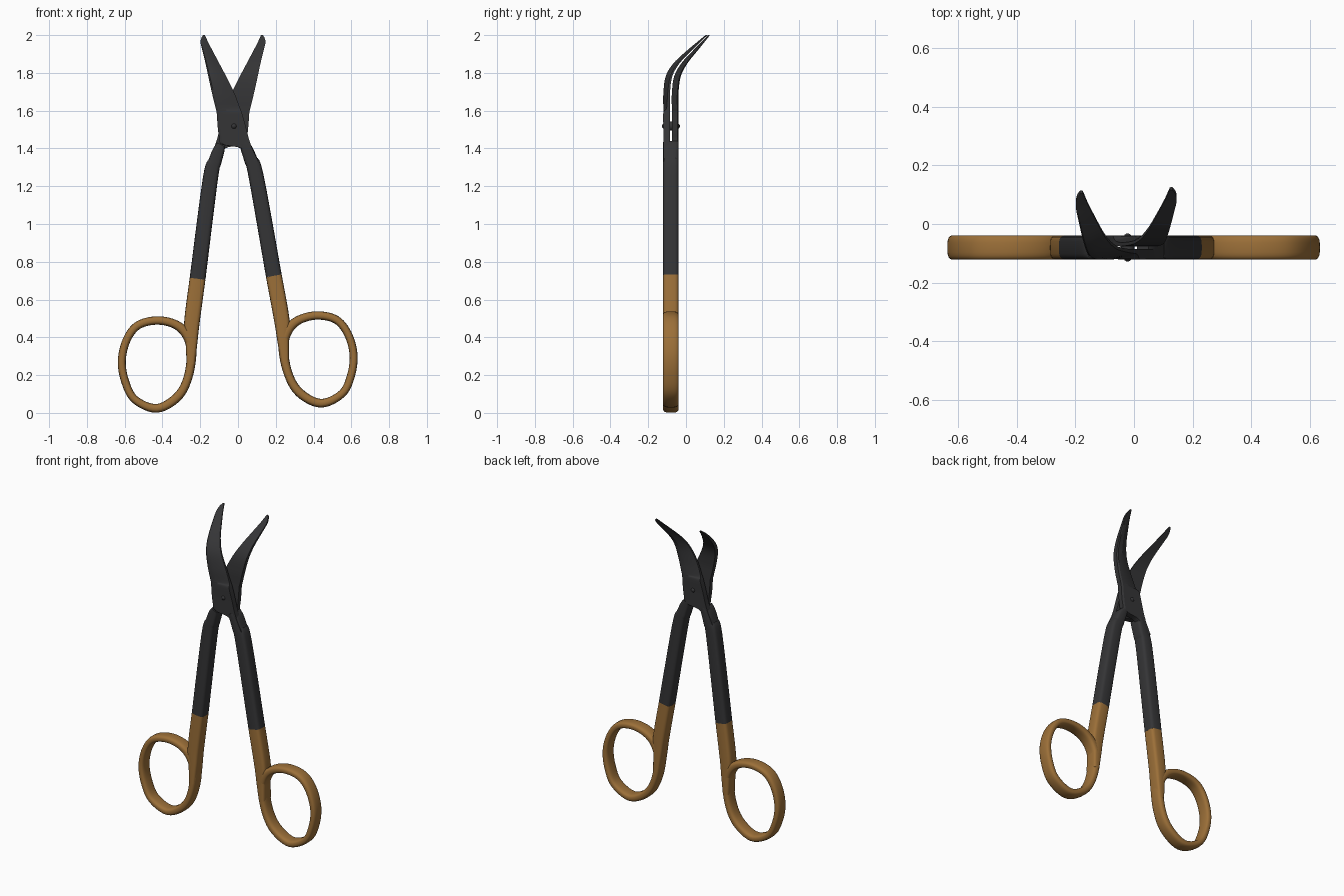
import bpy, bmesh, math
from mathutils import Vector

if "Cube" in bpy.data.objects:
    bpy.data.objects.remove(bpy.data.objects["Cube"])

YC = -0.08        # middle plane between the two halves
AXIS = -0.0265    # mirror line of the two halves


def spline(pts, k, closed=False):
    """Smooth curve through tuples of any length."""
    n, out = len(pts), []
    for i in range(n if closed else n - 1):
        ids = [(i + d) % n if closed else min(max(i + d, 0), n - 1) for d in (-1, 0, 1, 2)]
        p = [pts[j] for j in ids]
        for s in range(k):
            t = s / k
            out.append([0.5 * (2 * b + (c - a) * t + (2 * a - 5 * b + 4 * c - d) * t * t
                               + (3 * b - a - 3 * c + d) * t ** 3) for a, b, c, d in zip(*p)])
    if not closed:
        out.append(list(pts[-1]))
    return out


def skin(bm, rows, closed=False):
    """Join rings of points into a solid."""
    rings = [[bm.verts.new(p) for p in r] for r in rows]
    m = len(rings[0])
    for i in range(len(rings) if closed else len(rings) - 1):
        a, b = rings[i], rings[(i + 1) % len(rings)]
        for j in range(m):
            bm.faces.new((a[j], a[(j + 1) % m], b[(j + 1) % m], b[j]))
    if not closed:
        bm.faces.new(rings[0])
        bm.faces.new(rings[-1])


def tube(bm, path, place, power, closed=False, n=24, half=0.0415):
    """Sweep a rounded-box section along (x, z, width) points."""
    rows, last = [], len(path) - 1
    for i, (x, z, w) in enumerate(path):
        a = path[i - 1] if closed or i else path[0]
        b = path[(i + 1) % len(path)] if closed or i < last else path[last]
        d = Vector((b[0] - a[0], b[1] - a[1])).normalized()
        row = []
        for j in range(n):
            c, s = math.cos(2 * math.pi * j / n), math.sin(2 * math.pi * j / n)
            u = math.copysign(abs(c) ** power, c) * w / 2
            v = math.copysign(abs(s) ** power, s) * half
            px, pz = place(x - d.y * u, z + d.x * u)
            row.append((px, YC + v, pz))
        rows.append(row)
    skin(bm, rows, closed)


def finish(bm, name, mat, angle=35):
    bmesh.ops.recalc_face_normals(bm, faces=bm.faces)
    me = bpy.data.meshes.new(name)
    bm.to_mesh(me)
    bm.free()
    ob = bpy.data.objects.new(name, me)
    bpy.context.collection.objects.link(ob)
    me.materials.append(mat)
    bpy.ops.object.select_all(action='DESELECT')
    ob.select_set(True)
    bpy.context.view_layer.objects.active = ob
    bpy.ops.object.shade_smooth_by_angle(angle=math.radians(angle))
    return ob


def material(name, col):
    m = bpy.data.materials.new(name)
    m.diffuse_color = col
    m.use_nodes = True
    m.node_tree.nodes["Principled BSDF"].inputs["Base Color"].default_value = m.diffuse_color
    return m


steel = material("dark_steel", (0.035, 0.035, 0.037, 1))
gold = material("gold_grip", (0.33, 0.16, 0.04, 1))


def left(x, z):
    return x, z


def right(x, z):
    """Mirrored handle, opened slightly wider."""
    a = math.radians(2.8)
    u, v = 2 * AXIS - x - 0.1, z - 1.3
    return 0.1 + u * math.cos(a) - v * math.sin(a), 1.312 + u * math.sin(a) + v * math.cos(a)


# Handle paths: x, z, width
ring = [(-.615, .275, .042), (-.59, .385, .042), (-.532, .462, .043), (-.435, .489, .044),
        (-.34, .472, .046), (-.275, .42, .052), (-.246, .33, .052), (-.264, .19, .046),
        (-.32, .085, .048), (-.43, .024, .046), (-.545, .07, .042), (-.597, .165, .042)]
lower = [(-.250, .26, .044), (-.246, .38, .064), (-.244, .48, .082), (-.214, .71, .084)]
upper = [(-.214, .71, .084), (-.147, 1.235, .08), (-.122, 1.33, .07),
         (-.102, 1.39, .062), (-.088, 1.42, .045)]

for side, place in (("left", left), ("right", right)):
    # finger ring with the coloured end of the shank
    bm = bmesh.new()
    tube(bm, spline(ring, 6, True), place, 0.7, True)
    tube(bm, spline(lower, 6), place, 0.5)
    finish(bm, side + "_finger_grip", gold)
    # dark shank
    bm = bmesh.new()
    tube(bm, spline(upper, 6), place, 0.5)
    finish(bm, side + "_shank", steel)

# Blade rows: z, spine x, edge x, backward bend, thickness scale, edge thickness
blade = [(1.33, .050, .108, 0, 1, 1), (1.40, .015, .075, 0, 1, 1),
         (1.42, -.085, .068, 0, 1, 1), (1.46, -.100, .055, 0, 1, 1),
         (1.52, -.108, .040, 0, 1, 1), (1.59, -.113, .020, 0, 1, 1),
         (1.615, -.119, .010, 0, 1, .5), (1.69, -.137, -.018, 0, 1, .35),
         (1.78, -.157, -.062, .012, 1, .3), (1.85, -.172, -.099, .05, .93, .3),
         (1.92, -.189, -.136, .115, .7, .3), (1.96, -.198, -.157, .155, .5, .4),
         (1.985, -.194, -.168, .18, .38, .5), (2.0, -.184, -.175, .195, .28, .8)]

for name, sign in (("front_blade", -1), ("back_blade", 1)):
    bm, rows = bmesh.new(), []
    for z, xs, xe, bend, s, e in spline(blade, 5):
        # across the blade: position, distance from the middle plane
        thin = 0.005 + 0.035 * e
        section = [(0, .005), (0, .034), (.08, .04), (.4, .04), (1, thin), (1, .005)]
        row = []
        for t, off in section:
            x = xs + (xe - xs) * t
            row.append((x if sign < 0 else 2 * AXIS - x, YC + bend + sign * off * s, z))
        rows.append(row)
    skin(bm, rows)
    finish(bm, name, steel, 25)

# Pivot screw
bm = bmesh.new()
bmesh.ops.create_uvsphere(bm, u_segments=24, v_segments=16, radius=1)
for v in bm.verts:
    v.co = (AXIS + .005 + v.co.x * .024, YC + v.co.z * .048, 1.518 + v.co.y * .024)
finish(bm, "pivot_screw", steel)
